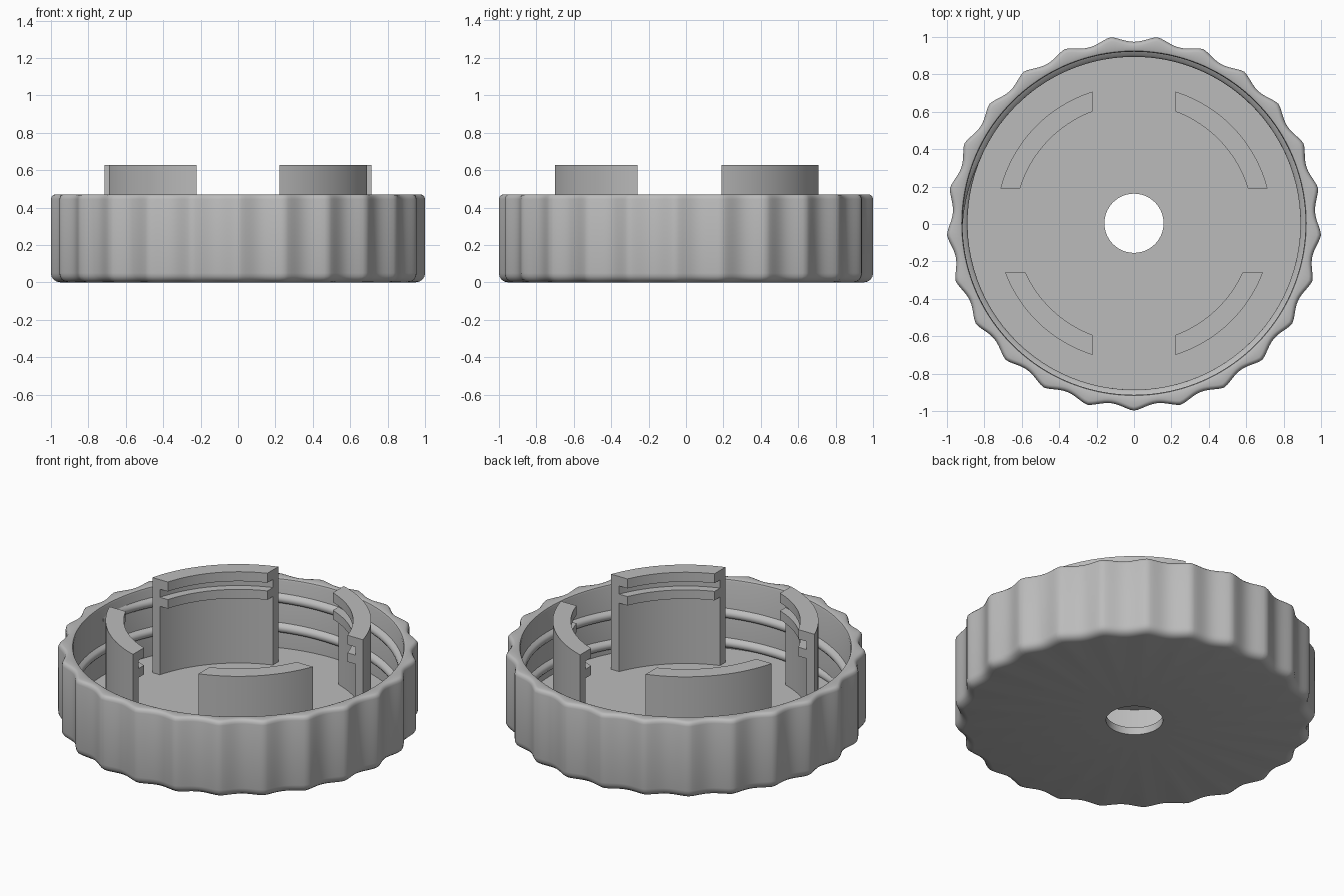
import bpy
import bmesh
from math import pi, sin, cos, acos, asin, radians

cube = bpy.data.objects.get("Cube")
if cube:
    bpy.data.objects.remove(cube, do_unlink=True)

Y_SHIFT = 0.004          # an odd lobe count sits slightly off centre
LOBES, STEPS = 25, 12
FLOOR, RIM = 0.045, 0.47

grey = bpy.data.materials.new("plain_grey")
grey.use_nodes = True
grey.diffuse_color = (0.5, 0.5, 0.5, 1)
grey.node_tree.nodes["Principled BSDF"].inputs["Base Color"].default_value = (0.5, 0.5, 0.5, 1)


def loft(name, sections, ring):
    """Skin closed cross-sections; ring joins last to first, otherwise cap the ends."""
    bm = bmesh.new()
    rows = [[bm.verts.new((x, y + Y_SHIFT, z)) for x, y, z in s] for s in sections]
    n = len(rows[0])
    pairs = list(zip(rows, rows[1:]))
    if ring:
        pairs.append((rows[-1], rows[0]))
    else:
        bm.faces.new(rows[0])
        bm.faces.new(rows[-1])
    for a, b in pairs:
        for i in range(n):
            j = (i + 1) % n
            bm.faces.new((a[i], a[j], b[j], b[i]))
    bmesh.ops.recalc_face_normals(bm, faces=bm.faces)
    mesh = bpy.data.meshes.new(name)
    bm.to_mesh(mesh)
    bm.free()
    mesh.materials.append(grey)
    obj = bpy.data.objects.new(name, mesh)
    bpy.context.collection.objects.link(obj)
    bpy.ops.object.select_all(action="DESELECT")
    obj.select_set(True)
    bpy.context.view_layer.objects.active = obj
    bpy.ops.object.shade_smooth_by_angle(angle=radians(35))
    return obj


def polar(r, a, z):
    return (r * cos(a), r * sin(a), z)


# Cap body: scalloped outside, round inside, hole through the floor
outer = [(0.05, 0), (0.028, 0.005), (0.012, 0.017), (0.003, 0.032), (0, 0.05),
         (0, RIM - 0.025), (0.004, RIM - 0.012), (0.012, RIM - 0.003), (0.022, RIM)]
inner = [(0.93, RIM), (0.921, RIM - 0.004), (0.917, RIM - 0.015),
         (0.917, FLOOR), (0.158, FLOOR), (0.158, 0)]
sections = []
for i in range(LOBES * STEPS):
    a = -pi / 2 + 2 * pi * i / (LOBES * STEPS)
    edge = 1.002 - 0.032 * abs(sin(pi * i / STEPS)) ** 1.4
    sections.append([polar(edge - inset, a, z) for inset, z in outer]
                    + [polar(r, a, z) for r, z in inner])
loft("cap_body", sections, True)

# Helical thread on the inside wall
TURNS, PITCH, TOP = 1.85, 0.18, 0.385
count = 180
sections = []
for i in range(count + 1):
    t = i / count
    a = pi - 2 * pi * TURNS * t
    z = TOP - PITCH * TURNS * t
    grow = min(1, 0.15 + 25 * min(t, 1 - t))     # run-out at both ends
    crest = 0.92 - 0.03 * grow
    sections.append([polar(0.925, a, z - 0.034), polar(crest + 0.008, a, z - 0.02),
                     polar(crest, a, z - 0.008), polar(crest, a, z + 0.008),
                     polar(crest + 0.008, a, z + 0.02), polar(0.925, a, z + 0.034)])
loft("inner_thread", sections, False)

# Four curved posts, with a hooked lip and a lower ridge on the inner face
R_OUT, R_WALL, R_LIP = 0.738, 0.688, 0.637
profile = [(R_OUT, 0.03), (R_OUT, 0.628), (R_LIP, 0.628), (R_LIP, 0.57),
           (R_WALL, 0.57), (R_WALL, 0.52), (R_LIP, 0.52), (R_LIP, 0.465),
           (R_WALL, 0.465), (R_WALL, 0.03)]
for side, sx in (("left", 1), ("right", -1)):
    for end, sy, y_cut in (("back", 1, 0.186), ("front", -1, 0.264)):
        sections = []
        for i in range(25):
            row = []
            for r, z in profile:
                low, high = asin(y_cut / r), acos(0.222 / r)
                x, y, z = polar(r, low + (high - low) * i / 24, z)
                row.append((sx * x, sy * y, z))
            sections.append(row)
        loft(f"{end}_{side}_post", sections, False)
